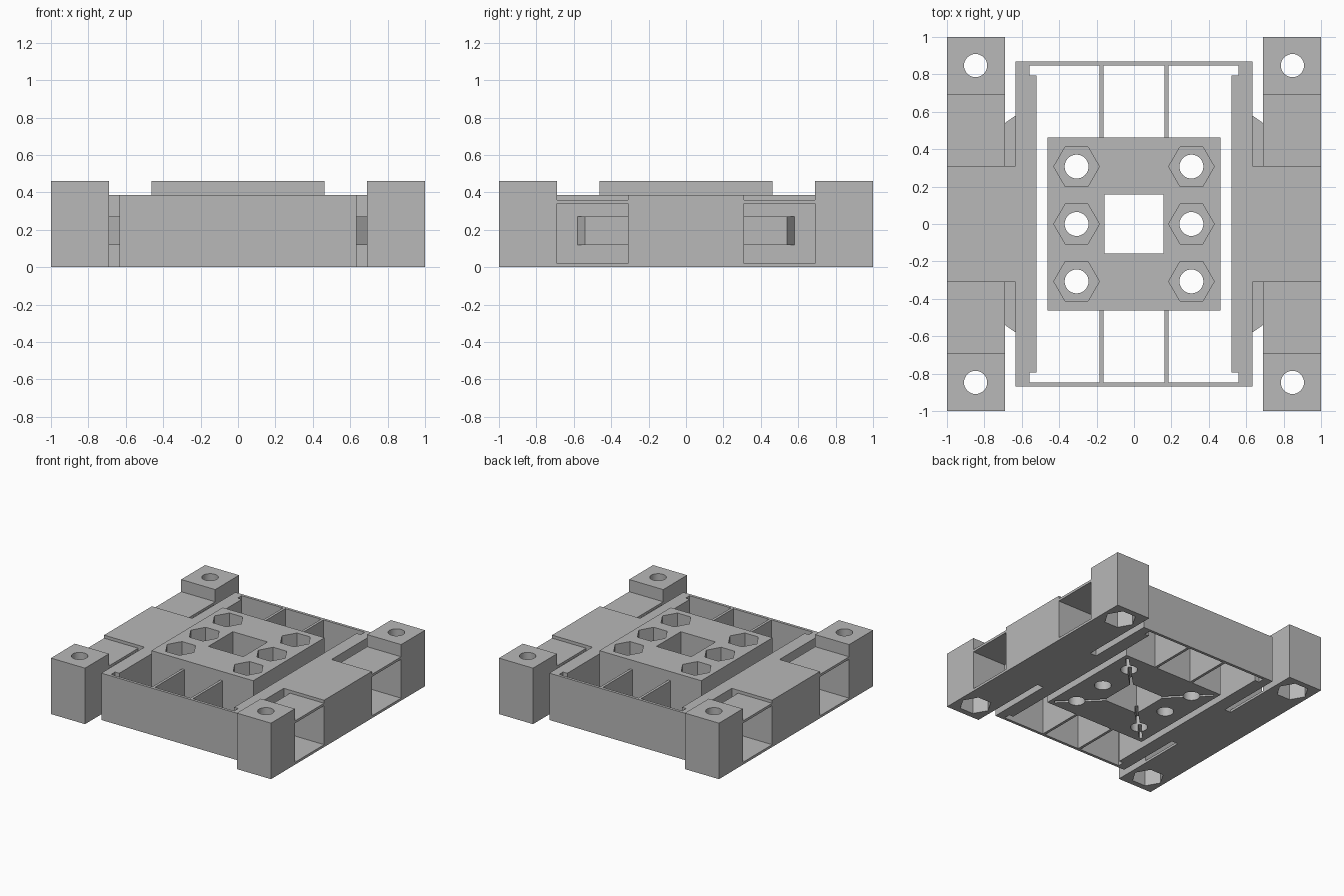
import bpy, math

if "Cube" in bpy.data.objects:
    bpy.data.objects.remove(bpy.data.objects["Cube"], do_unlink=True)

grey = bpy.data.materials.new("light_grey")
grey.use_nodes = True
COLOR = (0.48, 0.48, 0.48, 1)
grey.diffuse_color = COLOR
grey.node_tree.nodes["Principled BSDF"].inputs["Base Color"].default_value = COLOR


def prism(name, outline, z0, z1):
    """Upright solid from a counter-clockwise outline."""
    n = len(outline)
    verts = [(x, y, z) for z in (z0, z1) for x, y in outline]
    faces = [tuple(reversed(range(n))), tuple(range(n, 2 * n))]
    faces += [(i, (i + 1) % n, n + (i + 1) % n, n + i) for i in range(n)]
    mesh = bpy.data.meshes.new(name)
    mesh.from_pydata(verts, [], faces)
    mesh.materials.append(grey)
    obj = bpy.data.objects.new(name, mesh)
    bpy.context.collection.objects.link(obj)
    return obj


def box(name, x0, x1, y0, y1, z0, z1):
    return prism(name, [(x0, y0), (x1, y0), (x1, y1), (x0, y1)], z0, z1)


def round_bar(name, x, y, r, z0, z1, sides):
    ring = [2 * math.pi * i / sides for i in range(sides)]
    return prism(name, [(x + r * math.cos(a), y + r * math.sin(a)) for a in ring], z0, z1)


def apply_modifiers(obj):
    mesh = bpy.data.meshes.new_from_object(
        obj.evaluated_get(bpy.context.evaluated_depsgraph_get()))
    obj.modifiers.clear()
    obj.data = mesh


def cut(obj, cutter):
    mod = obj.modifiers.new("cut", 'BOOLEAN')
    mod.operation, mod.solver, mod.object = 'DIFFERENCE', 'EXACT', cutter
    apply_modifiers(obj)
    bpy.data.objects.remove(cutter, do_unlink=True)


def finish(obj):
    for o in bpy.context.selected_objects:
        o.select_set(False)
    obj.select_set(True)
    bpy.context.view_layer.objects.active = obj
    bpy.ops.object.shade_smooth_by_angle(angle=math.radians(30))


def mirrored_copy(obj, name):
    """Copy reflected through x = 0, with the faces turned back outward."""
    mesh = obj.data.copy()
    for v in mesh.vertices:
        v.co.x = -v.co.x
    mesh.flip_normals()
    copy = bpy.data.objects.new(name, mesh)
    bpy.context.collection.objects.link(copy)


TOP, DECK, SHELF = 0.46, 0.385, 0.36
SLOT, POST, TRAY = 0.31, 0.69, 0.633

# Side rail: corner posts, middle deck and hollow pockets from one bar
rail = box("left_rail", TRAY, 1, -1, 1, 0, TOP)
cut(rail, box("deck_cut", 0.5, 1.1, -POST, POST, DECK, 0.6))
for s in (-1, 1):
    near, far, end = s * SLOT, s * POST, s * 1.1
    lo, hi = sorted((near, far))
    cut(rail, box("shelf_cut", 0.5, 1.1, lo, hi, SHELF, 0.6))
    cut(rail, box("pocket_cut", 0.5, 1.1, lo, hi, 0.02, 0.34))
    cut(rail, box("gap_cut", 0.5, POST, min(near, end), max(near, end), -0.1, 0.6))
    # Bolt hole with a nut pocket underneath
    cut(rail, round_bar("bolt_cut", 0.847, s * 0.847, 0.062, -0.1, 0.6, 32))
    cut(rail, round_bar("nut_cut", 0.847, s * 0.847, 0.122, -0.1, 0.15, 6))
finish(rail)
mirrored_copy(rail, "right_rail")

# Wedge clips between the tray and the rails
for s, end in ((-1, "front"), (1, "back")):
    outline = [(TRAY, s * SLOT), (POST, s * SLOT), (POST, s * 0.54), (TRAY, s * 0.58)]
    clip = prism(f"left_{end}_clip", outline[::s], 0.12, 0.27)
    mirrored_copy(clip, f"right_{end}_clip")

# Open tray frame with notched corners
tray = box("tray_frame", -TRAY, TRAY, -0.87, 0.87, 0, DECK)
cut(tray, box("inner_cut", -0.522, 0.522, -0.82, 0.82, -0.1, 0.6))
for s in (-1, 1):
    lo, hi = sorted((s * 0.795, s * 0.847))
    cut(tray, box("corner_cut", -0.56, 0.56, lo, hi, -0.1, 0.6))

# Ribs joining the centre block to the tray
for s, end in ((-1, "front"), (1, "back")):
    lo, hi = sorted((s * 0.45, s * 0.85))
    rib = box(f"left_{end}_rib", 0.162, 0.184, lo, hi, 0, DECK)
    mirrored_copy(rib, f"right_{end}_rib")

# Centre block with square window and six nut pockets
block = box("centre_block", -0.463, 0.463, -0.463, 0.463, 0, TOP)
cut(block, box("window_cut", -0.158, 0.158, -0.158, 0.158, -0.1, 0.6))
for x in (-0.307, 0.307):
    for y in (-0.307, 0, 0.307):
        cut(block, round_bar("bolt_cut", x, y, 0.064, -0.1, 0.6, 32))
        cut(block, round_bar("nut_cut", x, y, 0.122, 0.3, 0.6, 6))
# Thin diagonal grooves under the block
for turn in (1, 3):
    groove = box("groove_cut", -0.6, 0.6, -0.012, 0.012, -0.1, 0.06)
    groove.rotation_euler.z = turn * math.pi / 4
    cut(block, groove)
finish(block)
